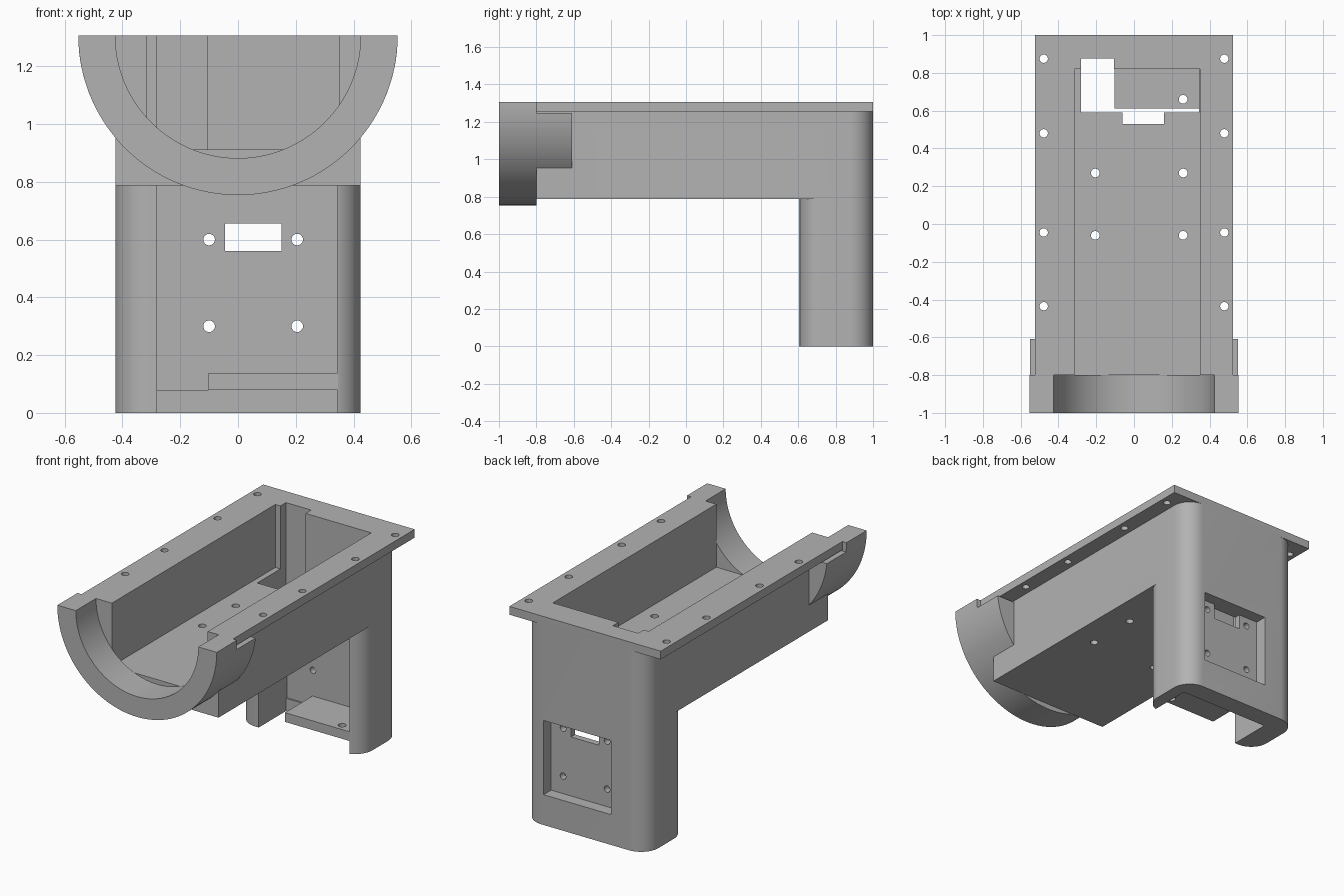
import bpy, bmesh, math

if "Cube" in bpy.data.objects:
    bpy.data.objects.remove(bpy.data.objects["Cube"])

TOP = 1.307      # overall height and centre of the saddle arc
SOLE = 0.787     # underside of the trough

grey = bpy.data.materials.new("plain grey")
grey.diffuse_color = (0.45, 0.45, 0.45, 1)
grey.use_nodes = True
grey.node_tree.nodes["Principled BSDF"].inputs["Base Color"].default_value = grey.diffuse_color


def prism(name, pts, axis, a, b):
    """Extrude a 2D outline along y (points are x,z) or z (points are x,y)."""
    place = (lambda p, t: (p[0], t, p[1])) if axis == 'y' else (lambda p, t: (p[0], p[1], t))
    bm = bmesh.new()
    lo = [bm.verts.new(place(p, a)) for p in pts]
    hi = [bm.verts.new(place(p, b)) for p in pts]
    n = len(pts)
    bm.faces.new(lo)
    bm.faces.new(hi)
    for i in range(n):
        j = (i + 1) % n
        bm.faces.new((lo[i], lo[j], hi[j], hi[i]))
    bmesh.ops.recalc_face_normals(bm, faces=bm.faces)
    me = bpy.data.meshes.new(name)
    bm.to_mesh(me)
    bm.free()
    me.materials.append(grey)
    ob = bpy.data.objects.new(name, me)
    bpy.context.collection.objects.link(ob)
    return ob


def box(name, x0, x1, y0, y1, z0, z1):
    return prism(name, [(x0, y0), (x1, y0), (x1, y1), (x0, y1)], 'z', z0, z1)


def hole(u, v, r, axis, a, b):
    pts = [(u + r * math.cos(i * math.tau / 24), v + r * math.sin(i * math.tau / 24))
           for i in range(24)]
    return prism("hole_cutter", pts, axis, a, b)


def combine(ob, tool, op='DIFFERENCE'):
    mod = ob.modifiers.new("cut", 'BOOLEAN')
    mod.operation, mod.object, mod.solver = op, tool, 'EXACT'
    bpy.context.view_layer.objects.active = ob
    bpy.ops.object.modifier_apply(modifier=mod.name)
    bpy.data.objects.remove(tool, do_unlink=True)


def smooth(ob):
    bpy.ops.object.select_all(action='DESELECT')
    ob.select_set(True)
    bpy.context.view_layer.objects.active = ob
    bpy.ops.object.shade_smooth_by_angle(angle=math.radians(30))


# Main body: rounded upright leg, trough and top flange fused together
R = 0.12
outline = []
for cx, cy, start in ((0.425 - R, 1 - R, 0), (R - 0.425, 1 - R, 90),
                      (R - 0.425, 0.605 + R, 180), (0.425 - R, 0.605 + R, 270)):
    for i in range(13):
        t = math.radians(start + i * 7.5)
        outline.append((cx + R * math.cos(t), cy + R * math.sin(t)))
body = prism("bracket_body", outline, 'z', 0, 1.28)
combine(body, box("trough", -0.425, 0.425, -0.8, 0.8, SOLE, 1.28), 'UNION')
combine(body, box("flange", -0.525, 0.525, -0.8, 1, 1.255, TOP), 'UNION')

# Hollows: trough, cable slot, floor opening, notch, leg channel, rear pocket, window
for dims in ((-0.315, 0.35, -0.9, 0.82, 0.912, 1.5),
             (-0.28, -0.105, 0.59, 0.875, 0.7, 1.6),
             (-0.28, 0.345, 0.59, 0.82, 0.7, 0.95),
             (-0.06, 0.16, 0.53, 0.62, 0.7, 0.95),
             (-0.28, 0.345, 0.55, 0.875, -0.1, SOLE),
             (-0.28, 0.345, 0.7, 0.885, 0.08, SOLE),
             (-0.18, 0.287, 0.925, 1.1, 0.19, 0.655),
             (-0.045, 0.15, 0.8, 1.05, 0.56, 0.655)):
    combine(body, box("hollow_cutter", *dims))

# Screw holes in the flange, trough floor and rear plate
for y in (0.875, 0.48, -0.045, -0.435):
    for x in (-0.478, 0.478):
        combine(body, hole(x, y, 0.022, 'z', 1.2, 1.4))
for x in (-0.205, 0.26):
    for y in (0.27, -0.06):
        combine(body, hole(x, y, 0.023, 'z', 0.7, 1.0))
for x in (-0.1, 0.205):
    for z in (0.3, 0.6):
        combine(body, hole(x, z, 0.02, 'y', 0.8, 0.97))
smooth(body)

# Shelf at the foot of the leg channel
shelf = box("foot_shelf", -0.103, 0.346, 0.612, 0.888, 0.08, 0.138)
combine(shelf, hole(0.26, 0.66, 0.023, 'z', 0, 0.3))

# Half-round saddle at the front
RO, RI, N = 0.553, 0.425, 64


def arc(r, a0, a1, n):
    return [(r * math.cos(a0 + (a1 - a0) * i / n), TOP - r * math.sin(a0 + (a1 - a0) * i / n))
            for i in range(n + 1)]


saddle = prism("front_saddle", arc(RO, 0, math.pi, N) + arc(RI, math.pi, 0, N), 'y', -1, -0.8)
smooth(saddle)

# Saddle cheeks running back along both trough sides, just under the flange
cheek = arc(RO, math.asin(0.06 / RO), math.acos(0.425 / RO), 16) + [(0.425, TOP - 0.06)]
for side, s in (("right", 1), ("left", -1)):
    smooth(prism(side + "_saddle_cheek", [(s * x, z) for x, z in cheek], 'y', -0.8, -0.61))
